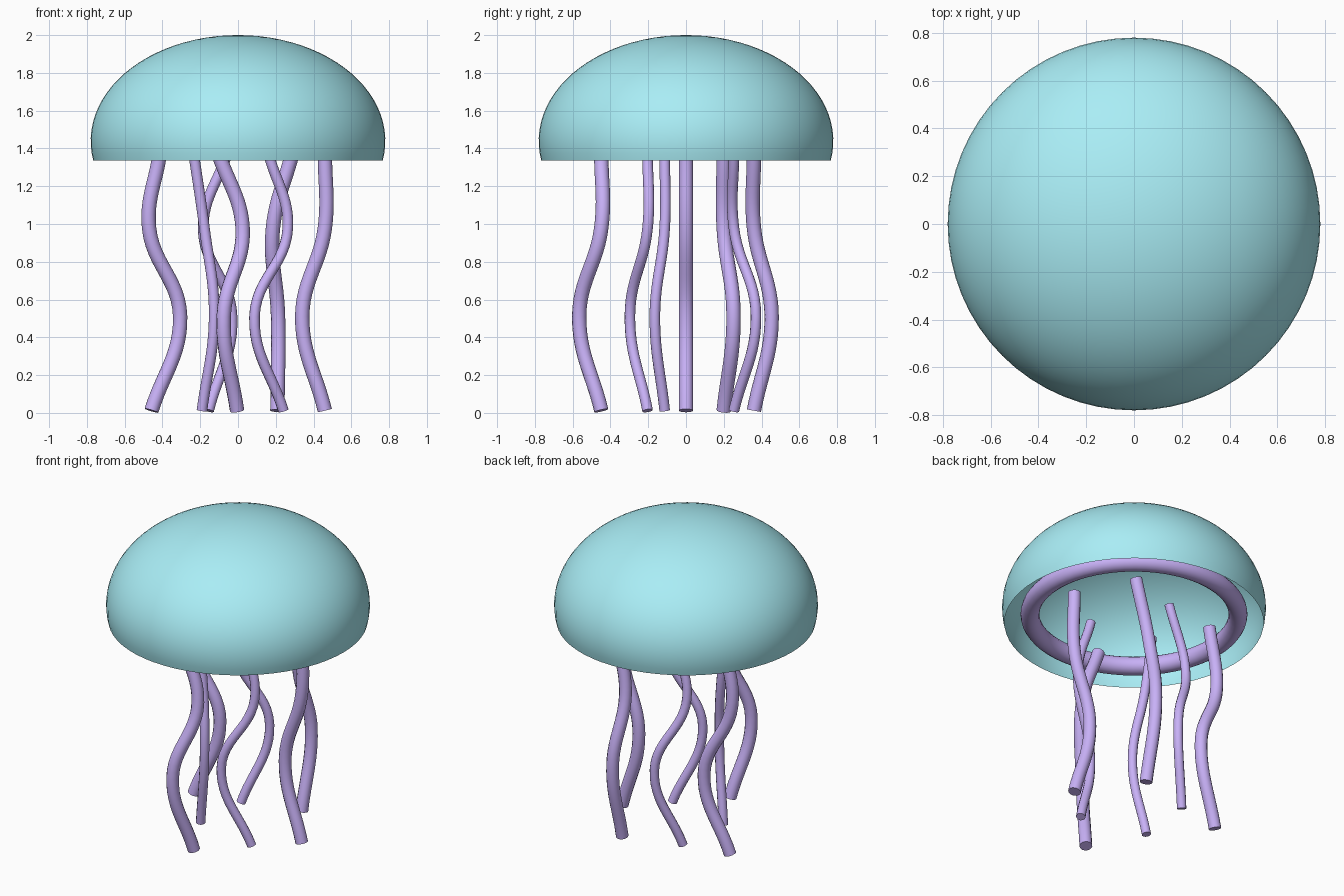
import bpy, bmesh, math

if "Cube" in bpy.data.objects:
    bpy.data.objects.remove(bpy.data.objects["Cube"])

def material(name, rgb):
    m = bpy.data.materials.new(name)
    m.diffuse_color = (*rgb, 1)
    m.use_nodes = True
    m.node_tree.nodes["Principled BSDF"].inputs["Base Color"].default_value = m.diffuse_color
    return m

teal = material("teal", (0.40, 0.85, 0.92))
purple = material("purple", (0.58, 0.44, 0.93))

# bell: open half-ellipsoid shell, spun from a profile
RX, RZ, CZ, RIM = 0.78, 0.56, 1.44, 1.335
low = math.asin((RIM - CZ) / RZ)
steps = 24
bm = bmesh.new()
verts = []
for i in range(steps + 1):
    a = low + (math.pi / 2 - low) * i / steps
    verts.append(bm.verts.new((RX * math.cos(a), 0, CZ + RZ * math.sin(a))))
edges = [bm.edges.new(p) for p in zip(verts, verts[1:])]
bmesh.ops.spin(bm, geom=verts + edges, cent=(0, 0, 0), axis=(0, 0, 1),
               angle=2 * math.pi, steps=64, use_duplicate=False)
bmesh.ops.remove_doubles(bm, verts=bm.verts[:], dist=1e-4)
bmesh.ops.recalc_face_normals(bm, faces=bm.faces[:])
if max(bm.faces, key=lambda f: f.calc_center_median().z).normal.z < 0:
    bmesh.ops.reverse_faces(bm, faces=bm.faces[:])
for f in bm.faces:
    f.smooth = True
mesh = bpy.data.meshes.new("bell")
bm.to_mesh(mesh)
bm.free()
bell = bpy.data.objects.new("bell", mesh)
bpy.context.collection.objects.link(bell)
mesh.materials.append(teal)

# ring tucked inside the rim
bpy.ops.mesh.primitive_torus_add(location=(0, 0, 1.395), major_radius=0.615,
                                 minor_radius=0.056, major_segments=64, minor_segments=16)
ring = bpy.context.object
ring.name = "inner_ring"
ring.data.materials.append(purple)
bpy.ops.object.shade_smooth()

# seven swaying tentacles, alternately thick and thin
def tentacle(i):
    a = 2 * math.pi * i / 7
    c, s = math.cos(a), math.sin(a)
    thick = i in (0, 1, 3, 5)
    R, r = (0.46, 0.038) if thick else (0.26, 0.028)
    path = [(0, 0, 1.37), (-0.13 * s, 0, 0.98),
            (-0.12 * c, 0.12 * s, 0.51), (-0.10 * s, 0, 0.012)]
    cu = bpy.data.curves.new(f"tentacle_{i + 1}", 'CURVE')
    cu.dimensions = '3D'
    cu.bevel_depth = r
    cu.bevel_resolution = 4
    cu.resolution_u = 12
    cu.use_fill_caps = True
    sp = cu.splines.new('BEZIER')
    sp.bezier_points.add(len(path) - 1)
    for p, (dx, dy, z) in zip(sp.bezier_points, path):
        p.co = (R * c + dx, R * s + dy, z)
        p.handle_left_type = p.handle_right_type = 'AUTO'
    ob = bpy.data.objects.new(cu.name, cu)
    bpy.context.collection.objects.link(ob)
    cu.materials.append(purple)
    # convert to mesh so the caps stay crisp
    bpy.ops.object.select_all(action='DESELECT')
    ob.select_set(True)
    bpy.context.view_layer.objects.active = ob
    bpy.ops.object.convert(target='MESH')
    bpy.ops.object.shade_smooth_by_angle(angle=math.radians(40))

for i in range(7):
    tentacle(i)
